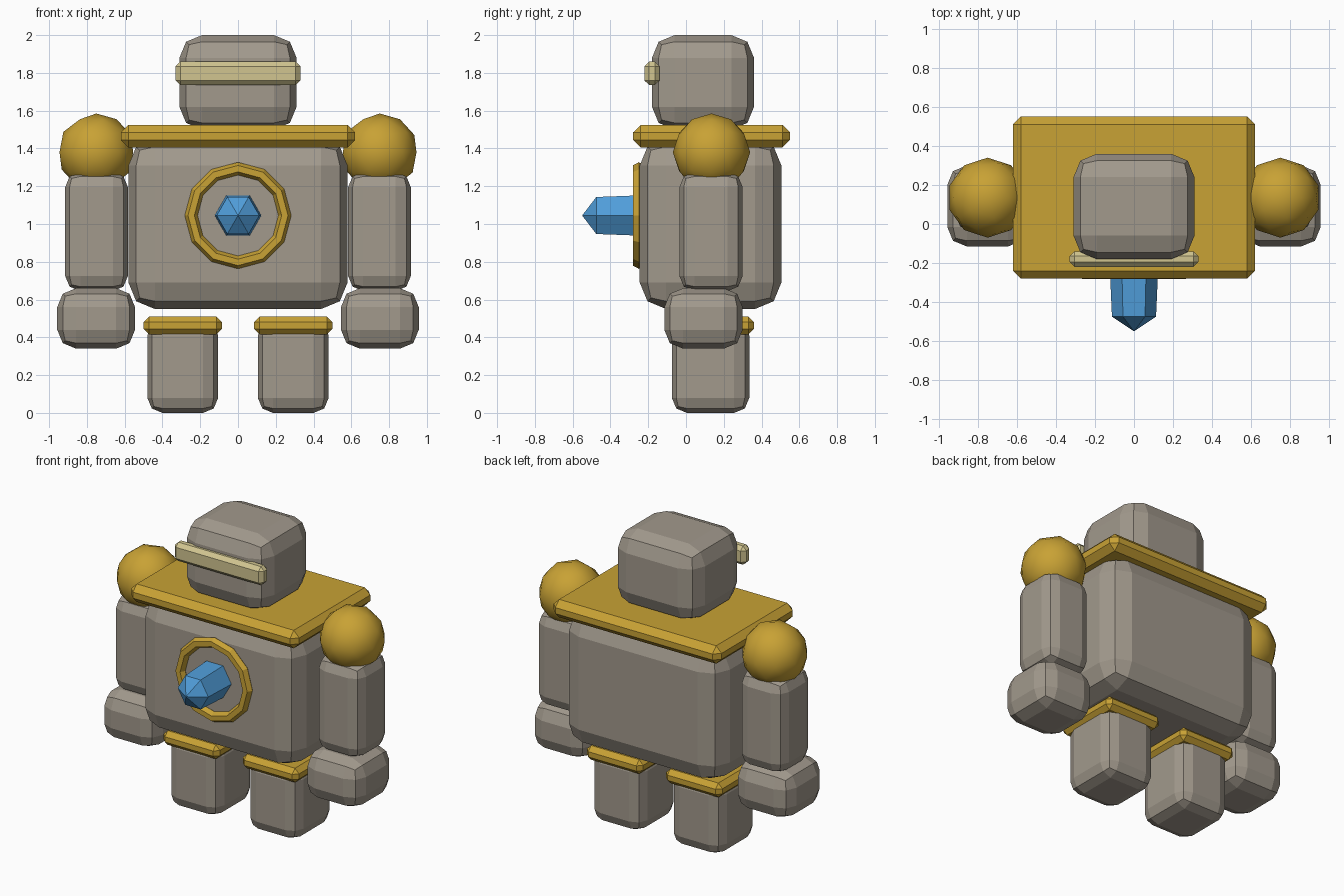
import bpy, bmesh, math
from mathutils import Matrix

if "Cube" in bpy.data.objects:
    bpy.data.objects.remove(bpy.data.objects["Cube"])


def material(name, rgb):
    m = bpy.data.materials.new(name)
    m.diffuse_color = (*rgb, 1)
    m.use_nodes = True
    m.node_tree.nodes["Principled BSDF"].inputs["Base Color"].default_value = m.diffuse_color
    return m


STONE = material("grey stone", (0.36, 0.32, 0.265))
GOLD = material("gold", (0.58, 0.36, 0.035))
PALE = material("pale visor", (0.64, 0.56, 0.28))
BLUE = material("blue crystal", (0.08, 0.34, 0.70))


def finish(name, bm, mat, smooth=False):
    bmesh.ops.recalc_face_normals(bm, faces=bm.faces)
    for f in bm.faces:
        f.smooth = smooth
    me = bpy.data.meshes.new(name)
    bm.to_mesh(me)
    bm.free()
    me.materials.append(mat)
    ob = bpy.data.objects.new(name, me)
    bpy.context.collection.objects.link(ob)
    return ob


def block(name, x, y, z, mat, bevel, segments=2):
    """Bevelled box from (min, max) ranges."""
    bm = bmesh.new()
    bmesh.ops.create_cube(bm, size=1)
    for v in bm.verts:
        for i, (lo, hi) in enumerate((x, y, z)):
            v.co[i] = hi if v.co[i] > 0 else lo
    bmesh.ops.bevel(bm, geom=bm.edges[:], offset=bevel, segments=segments,
                    profile=0.5, affect='EDGES', clamp_overlap=True)
    return finish(name, bm, mat)


# Body, head, collar and visor
block("torso", (-0.58, 0.58), (-0.245, 0.505), (0.55, 1.45), STONE, 0.14)
block("head", (-0.31, 0.31), (-0.18, 0.36), (1.50, 2.0), STONE, 0.12)
block("collar", (-0.62, 0.62), (-0.28, 0.55), (1.405, 1.525), GOLD, 0.04, 1)
block("visor", (-0.33, 0.33), (-0.22, -0.14), (1.735, 1.86), PALE, 0.025, 1)

# Limbs on both sides
for side, s in (("left", 1), ("right", -1)):
    def span(a, b):
        return tuple(sorted((s * a, s * b)))
    block(side + "_arm", span(0.583, 0.915), (-0.035, 0.30), (0.645, 1.275), STONE, 0.08)
    block(side + "_hand", span(0.545, 0.957), (-0.115, 0.30), (0.34, 0.66), STONE, 0.10)
    block(side + "_leg", span(0.105, 0.48), (-0.075, 0.335), (0, 0.49), STONE, 0.08)
    block(side + "_leg_band", span(0.085, 0.50), (-0.10, 0.36), (0.415, 0.51), GOLD, 0.03, 1)
    # Shoulder ball
    bm = bmesh.new()
    bmesh.ops.create_icosphere(bm, subdivisions=2, radius=0.205,
                               matrix=Matrix.Translation((s * 0.75, 0.135, 1.38)))
    finish(side + "_shoulder", bm, GOLD, True)

# Chest ring: small hexagon swept around twelve steps
CZ, N, M = 1.045, 12, 6
bm = bmesh.new()
rings = []
for i in range(N):
    a = 2 * math.pi * i / N
    ring = []
    for j in range(M):
        b = 2 * math.pi * j / M
        r = 0.248 + 0.034 * math.cos(b)
        ring.append(bm.verts.new((r * math.cos(a), -0.25 + 0.036 * math.sin(b),
                                  CZ + r * math.sin(a))))
    rings.append(ring)
for i in range(N):
    p, q = rings[i], rings[(i + 1) % N]
    for j in range(M):
        k = (j + 1) % M
        bm.faces.new((p[j], q[j], q[k], p[k]))
finish("chest_ring", bm, GOLD)

# Crystal: tapered hexagonal prism with a pointed tip
bm = bmesh.new()
hexes = [[bm.verts.new((r * math.cos(k * math.pi / 3), y, CZ + r * math.sin(k * math.pi / 3)))
          for k in range(6)] for y, r in ((-0.18, 0.126), (-0.475, 0.113))]
tip = bm.verts.new((0, -0.55, CZ))
bm.faces.new(hexes[0])
for k in range(6):
    n = (k + 1) % 6
    bm.faces.new((hexes[0][k], hexes[0][n], hexes[1][n], hexes[1][k]))
    bm.faces.new((hexes[1][k], hexes[1][n], tip))
finish("chest_crystal", bm, BLUE)
